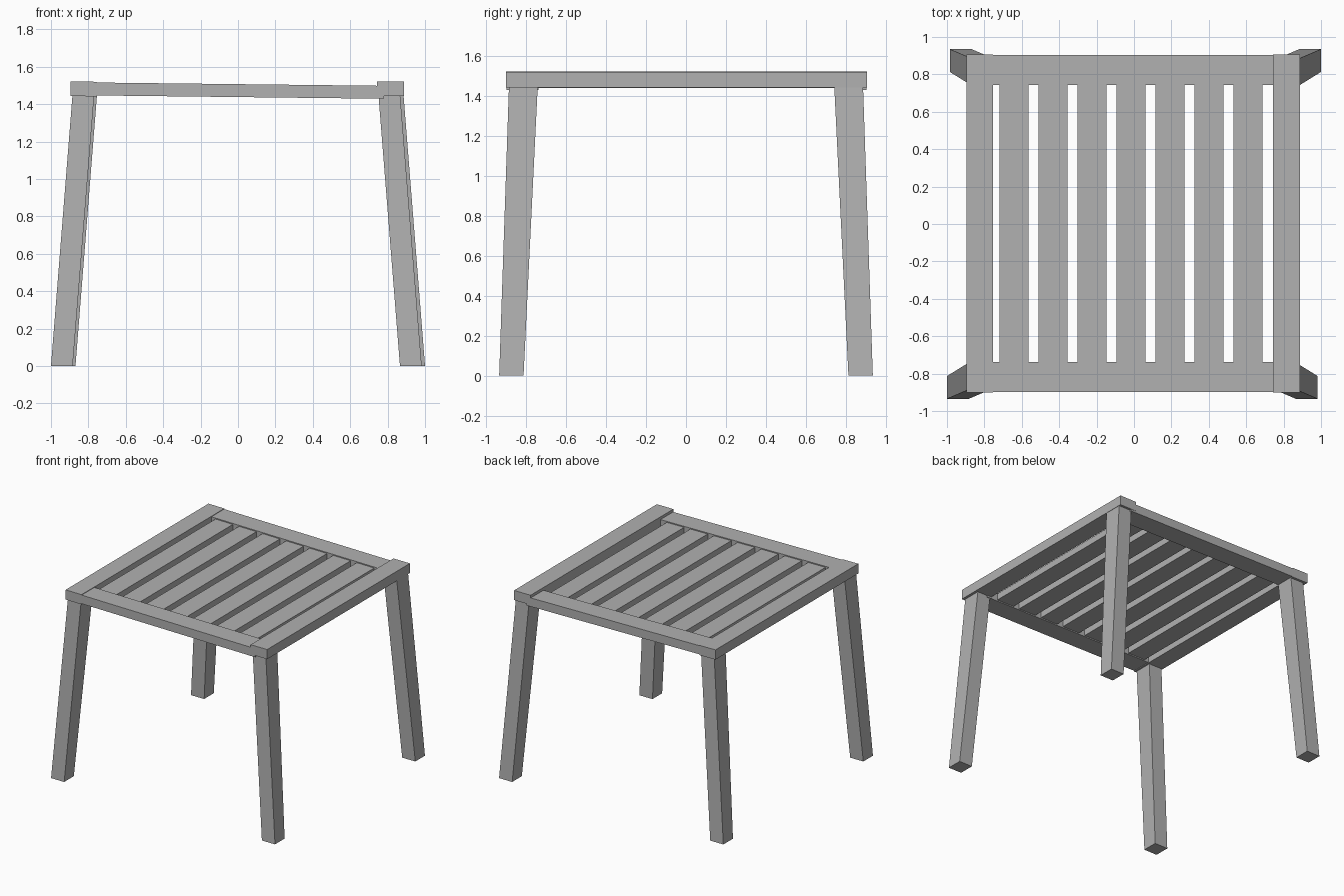
import bpy, bmesh

if "Cube" in bpy.data.objects:
    bpy.data.objects.remove(bpy.data.objects["Cube"])

SLOPE = 0.0115  # the slatted deck drops slightly towards +x

# Dark grey finish shared by all parts
grey = bpy.data.materials.new("dark_grey")
grey.diffuse_color = (0.44, 0.44, 0.44, 1.0)
grey.use_nodes = True
grey.node_tree.nodes["Principled BSDF"].inputs["Base Color"].default_value = grey.diffuse_color


def block(name, bottom, top, z0, z1, slope=0.0):
    """Six-sided block between two (x0, x1, y0, y1) rectangles."""
    bm = bmesh.new()
    rings = []
    for (x0, x1, y0, y1), z in ((bottom, z0), (top, z1)):
        rings.append([bm.verts.new((x, y, z - slope * (x + 0.9)))
                      for x, y in ((x0, y0), (x1, y0), (x1, y1), (x0, y1))])
    low, high = rings
    bm.faces.new(low[::-1])
    bm.faces.new(high)
    for i in range(4):
        j = (i + 1) % 4
        bm.faces.new((low[i], low[j], high[j], high[i]))
    mesh = bpy.data.meshes.new(name)
    bm.to_mesh(mesh)
    bm.free()
    mesh.materials.append(grey)
    obj = bpy.data.objects.new(name, mesh)
    bpy.context.collection.objects.link(obj)
    return obj


def board(name, rect, z0, z1, slope=0.0):
    return block(name, rect, rect, z0, z1, slope)


# Side rails
board("left_rail", (-0.895, -0.755, -0.90, 0.905), 1.443, 1.521, SLOPE)
board("right_rail", (0.742, 0.888, -0.90, 0.905), 1.443, 1.52)

# Front and back rails
board("front_rail", (-0.755, 0.78, -0.898, -0.737), 1.448, 1.517, SLOPE)
board("back_rail", (-0.755, 0.78, 0.742, 0.903), 1.448, 1.517, SLOPE)

# Slats, slightly thinner than the rails
for i in range(7):
    x = -0.642 + 0.2085 * i
    board(f"slat_{i + 1}", (x - 0.077, x + 0.077, -0.745, 0.75),
          1.457, 1.509, SLOPE)

# Splayed, tapering legs: outer x at foot, for each corner
feet = {
    "front_left_leg": (-1, -1, 1.0),
    "back_left_leg": (-1, 1, 0.985),
    "front_right_leg": (1, -1, 0.982),
    "back_right_leg": (1, 1, 1.0),
}
for name, (sx, sy, xo) in feet.items():
    def rect(x_out, x_width, y_out, y_width):
        xs = sorted((sx * x_out, sx * (x_out - x_width)))
        ys = sorted((sy * y_out, sy * (y_out - y_width)))
        return (*xs, *ys)
    block(name, rect(xo, 0.116, 0.935, 0.122),
          rect(xo - 0.115, 0.116, 0.886, 0.144), 0.0, 1.448)
